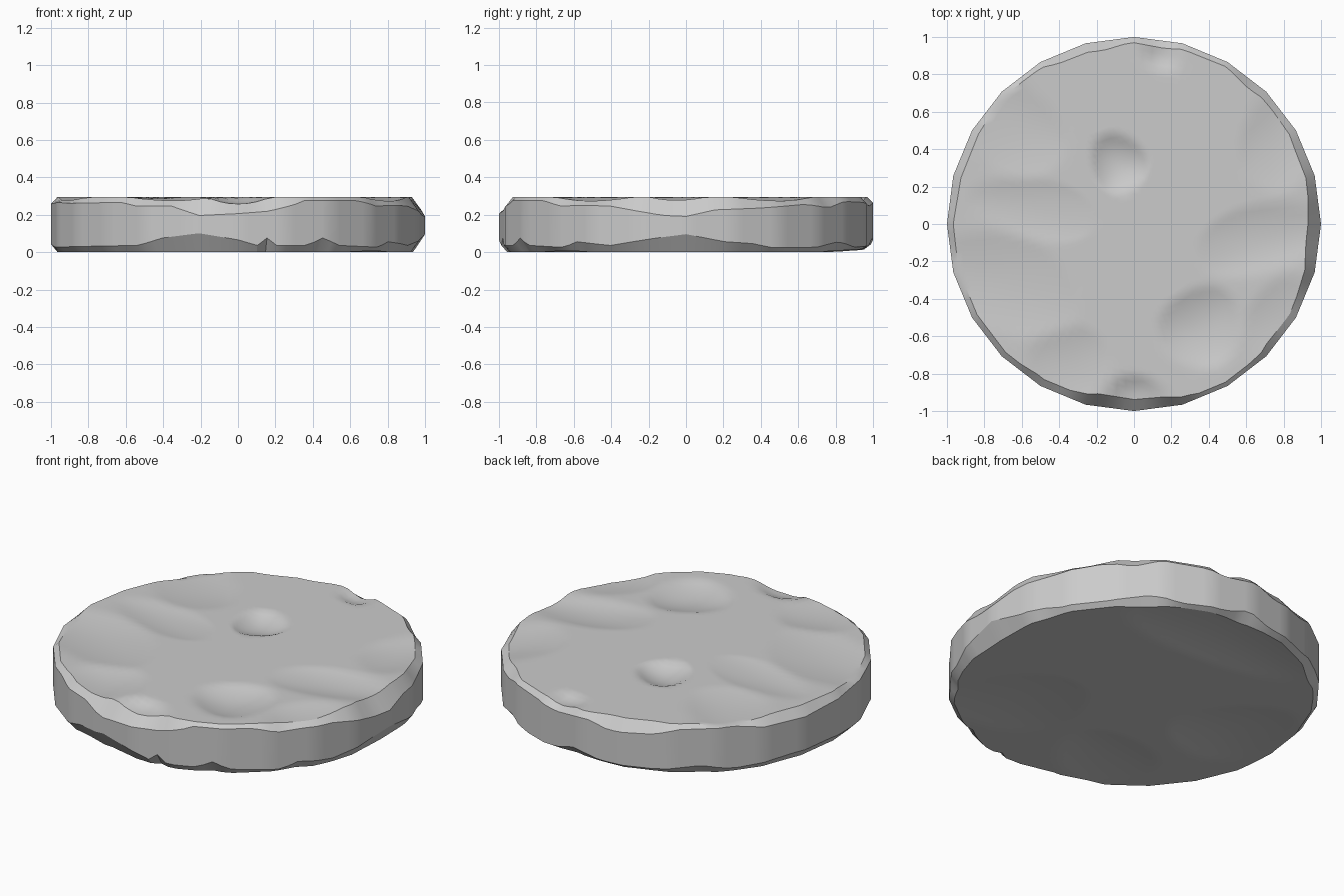
import bpy, bmesh, math

if "Cube" in bpy.data.objects:
    bpy.data.objects.remove(bpy.data.objects["Cube"])

SIDES, SUB = 24, 5
N = SIDES * SUB
RINGS = 30


def lerp_table(table, a):
    # table: (degrees, value) pairs running from 0 to 360
    for (a0, v0), (a1, v1) in zip(table, table[1:]):
        if a0 <= a <= a1:
            return v0 + (v1 - v0) * (a - a0) / (a1 - a0)
    return table[-1][1]


# Height of the chipped upper and lower rim around the disc
RIM_TOP = [(0, .195), (9, .23), (24, .24), (40, .26), (50, .24), (58, .275), (72, .27),
           (80, .25), (92, .27), (100, .23), (115, .24), (122, .275), (140, .28),
           (150, .25), (165, .245), (178, .26), (195, .27), (205, .265), (232, .27),
           (236, .25), (249, .25), (258, .20), (270, .21), (281, .225), (284, .25),
           (287, .24), (289, .28), (310, .28), (318, .25), (326, .255), (336, .25),
           (353, .20), (360, .195)]
RIM_LOW = [(0, .10), (12, .06), (21, .05), (27, .03), (44, .03), (55, .06), (65, .03),
           (80, .04), (88, .08), (97, .04), (115, .035), (130, .06), (140, .03),
           (160, .05), (178, .05), (190, .03), (215, .035), (238, .04), (246, .08),
           (258, .105), (270, .07), (276, .04), (279, .08), (282, .04), (292, .04),
           (297, .08), (303, .04), (319, .03), (324, .06), (336, .04), (351, .08),
           (360, .10)]

# Flaked hollows: x, y, floor height, radius x, radius y, angle, tilt x, tilt y
TOP_SCOOPS = [(-.08, .30, .258, .15, .16, 20, 0, -.08), (.36, -.58, .262, .22, .22, 30, 0, -.04),
              (-.65, -.28, .278, .42, .26, -20, .02, .03), (-.58, .50, .280, .22, .32, 50, .03, 0),
              (.62, -.12, .277, .38, .18, 15, -.02, -.03), (-.32, -.75, .275, .22, .24, 20, .02, .02),
              (.75, .45, .278, .20, .30, -20, -.03, 0), (.15, .90, .272, .10, .10, 0, 0, -.05),
              (-.55, .10, .283, .35, .16, -10, 0, .02), (0, -.92, .262, .17, .12, 0, 0, .05),
              (.80, -.50, .278, .22, .24, 0, -.02, .02)]
LOW_SCOOPS = [(-.65, .05, .025, .28, .35, 30, 0, 0), (.05, .80, .028, .60, .28, 0, 0, 0),
              (.45, -.45, .020, .40, .30, -40, 0, 0), (-.3, -.6, .018, .30, .25, 10, 0, 0)]


def scoop(s, x, y, sign, base):
    cx, cy, z, rx, ry, ang, tx, ty = s
    c, sn = math.cos(math.radians(ang)), math.sin(math.radians(ang))
    dx, dy = x - cx, y - cy
    u, v = (dx * c + dy * sn) / rx, (dy * c - dx * sn) / ry
    wob = 1 + .12 * math.sin(3 * math.atan2(v, u) + cx * 9)
    return z + tx * dx + ty * dy + sign * abs(base - z) * (u * u + v * v) * wob


def top_z(x, y):
    return min([.298] + [scoop(s, x, y, 1, .298) for s in TOP_SCOOPS])


def low_z(x, y):
    return max([.004] + [scoop(s, x, y, -1, .004) for s in LOW_SCOOPS])


def edge_point(i):
    # point on the straight-sided 24-gon outline
    k, t = divmod(i, SUB)
    a, b = (math.tau * (k + j) / SIDES for j in (0, 1))
    t /= SUB
    return (math.cos(a) * (1 - t) + math.cos(b) * t,
            math.sin(a) * (1 - t) + math.sin(b) * t)


bm = bmesh.new()


def face_grid(surface, rim, flat):
    # one side of the stone: centre, flaked surface rings, then chipped rim
    pts = [edge_point(i) for i in range(N)]
    rims = [lerp_table(rim, 360 * i / N) for i in range(N)]
    inner = [1 - .015 - .55 * abs(flat - z) for z in rims]
    centre = bm.verts.new((0, 0, surface(0, 0)))
    rings = []
    for r in range(1, RINGS + 1):
        rings.append([])
        for (x, y), q in zip(pts, inner):
            f = q * r / RINGS
            rings[-1].append(bm.verts.new((x * f, y * f, surface(x * f, y * f))))
    rings.append([bm.verts.new((x, y, z)) for (x, y), z in zip(pts, rims)])
    for i in range(N):
        j = (i + 1) % N
        bm.faces.new((centre, rings[0][i], rings[0][j]))
        for a, b in zip(rings, rings[1:]):
            bm.faces.new((a[i], b[i], b[j], a[j]))
    return rings[-1]


upper = face_grid(top_z, RIM_TOP, .295)
lower = face_grid(low_z, RIM_LOW, .01)
# Straight side wall
for i in range(N):
    j = (i + 1) % N
    bm.faces.new((upper[i], lower[i], lower[j], upper[j]))
bmesh.ops.recalc_face_normals(bm, faces=bm.faces)

low = min(v.co.z for v in bm.verts)
for v in bm.verts:
    v.co.z -= low

mesh = bpy.data.meshes.new("stone_disc")
bm.to_mesh(mesh)
bm.free()
disc = bpy.data.objects.new("stone_disc", mesh)
bpy.context.collection.objects.link(disc)
bpy.context.view_layer.objects.active = disc
disc.select_set(True)
bpy.ops.object.shade_smooth_by_angle(angle=math.radians(30))
